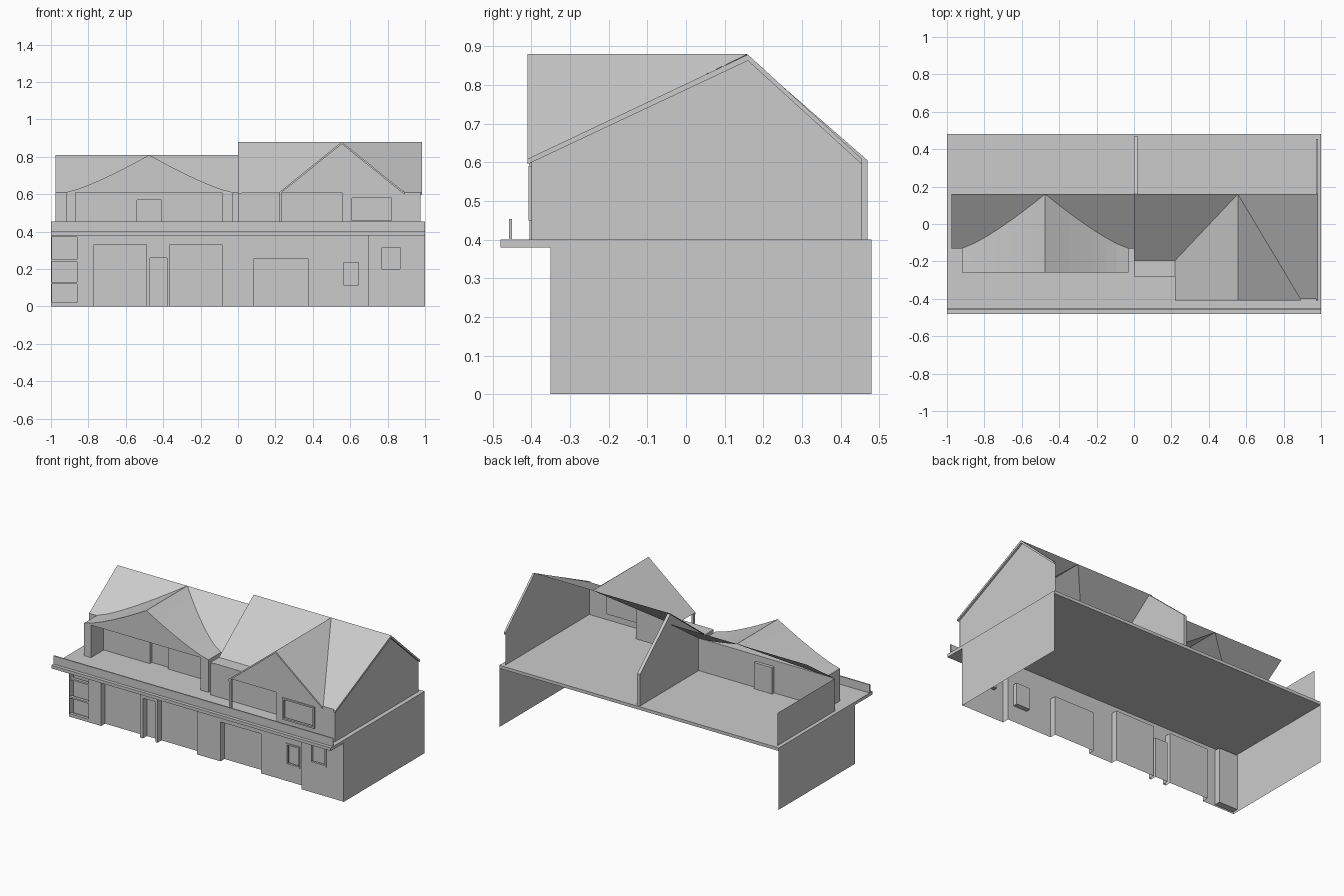
import bpy

if "Cube" in bpy.data.objects:
    bpy.data.objects.remove(bpy.data.objects["Cube"])


def mesh(name, verts, faces):
    me = bpy.data.meshes.new(name)
    me.from_pydata(verts, [], faces)
    me.update()
    ob = bpy.data.objects.new(name, me)
    bpy.context.collection.objects.link(ob)
    return ob


def polys(name, polygons):
    """Object made of separate flat polygons; repeated corners are dropped."""
    verts, faces = [], []
    for poly in polygons:
        clean = []
        for p in poly:
            if p not in clean:
                clean.append(p)
        if len(clean) > 2:
            faces.append(list(range(len(verts), len(verts) + len(clean))))
            verts += clean
    return mesh(name, verts, faces)


def prism(name, outline, x0, x1):
    """Closed outline in (y, z), extruded along x."""
    n = len(outline)
    verts = [(x, y, z) for x in (x0, x1) for y, z in outline]
    faces = [list(range(n))[::-1], list(range(n, 2 * n))]
    faces += [[i, (i + 1) % n, n + (i + 1) % n, n + i] for i in range(n)]
    return mesh(name, verts, faces)


def box(name, x0, x1, y0, y1, z0, z1):
    return prism(name, [(y0, z0), (y1, z0), (y1, z1), (y0, z1)], x0, x1)


def wall(name, x0, x1, z0, z1, y, openings=()):
    """Sheet wall facing -y; openings (x0, x1, z0, z1, depth) become recesses."""
    def front(a, b, c, d, yy):
        if b - a > 1e-5 and d - c > 1e-5:
            out.append([(a, yy, c), (b, yy, c), (b, yy, d), (a, yy, d)])
    out, x = [], x0
    for a, b, c, d, depth in openings:
        yb = y + depth
        front(x, a, z0, z1, y)
        front(a, b, z0, c, y)
        front(a, b, d, z1, y)
        front(a, b, c, d, yb)
        rim = [(a, c), (b, c), (b, d), (a, d)]
        for i in range(4):
            (p, q), (r, s) = rim[i], rim[(i + 1) % 4]
            if not (q == s == z0):
                out.append([(p, y, q), (p, yb, q), (r, yb, s), (r, y, s)])
        x = b
    front(x, x1, z0, z1, y)
    return polys(name, out)


def frame(name, x0, x1, z0, z1, y, t=0.01, d=0.015):
    for tag, a, b, c, e in (("left", x0, x0 + t, z0, z1), ("right", x1 - t, x1, z0, z1),
                            ("bottom", x0, x1, z0, z0 + t), ("top", x0, x1, z1 - t, z1)):
        box(name + "_" + tag, a, b, y, y + d, c, e)


RIDGE_Y, EAVE, FLOOR = 0.16, 0.61, 0.40


def roof(name, xl, xr, top, profile, eave_l, eave_r, front_y, wall_y):
    """Front slope with a cross gable; the valley follows the gable profile."""
    peak = max(profile, key=lambda p: p[1])[0]

    def valley(x, z, left):
        eave = eave_l if left else eave_r
        return (x, RIDGE_Y - (RIDGE_Y - eave) * (top - z) / (top - EAVE), z)
    out = []
    for (xa, za), (xb, zb) in zip(profile, profile[1:]):
        left = (xa + xb) / 2 < peak
        va, vb = valley(xa, za, left), valley(xb, zb, left)
        out.append([(xa, front_y, za), (xb, front_y, zb), vb, va])
        out.append([va, vb, (xb, RIDGE_Y, top), (xa, RIDGE_Y, top)])
    a, b = profile[0][0], profile[-1][0]
    out.append([(xl, eave_l, EAVE), (a, eave_l, EAVE), (a, RIDGE_Y, top), (xl, RIDGE_Y, top)])
    out.append([(b, eave_r, EAVE), (xr, eave_r, EAVE), (xr, RIDGE_Y, top), (b, RIDGE_Y, top)])
    polys(name, out)
    # filled gable front and thin verge trim
    polys(name + "_gable_front", [[(x, wall_y, z) for x, z in profile]])
    strips = []
    for (xa, za), (xb, zb) in zip(profile, profile[1:]):
        t = 0.012
        strips.append([(xa, front_y, za - t), (xb, front_y, zb - t), (xb, front_y, zb), (xa, front_y, za)])
        strips.append([(xa, front_y, za - t), (xb, front_y, zb - t), (xb, wall_y, zb - t), (xa, wall_y, za - t)])
    if wall_y != front_y:
        polys(name + "_verge", strips)


# Balcony slab and front parapet
box("floor_slab", -1, 1, -0.48, 0.48, 0.38, 0.40)
box("parapet", -1, 1, -0.458, -0.45, 0.40, 0.453)

# Ground floor: open back, side walls, front with recessed shop openings
for side, x in (("left", -1), ("right", 1)):
    yf = -0.35 if x > 0 else -0.30
    polys("ground_wall_" + side, [[(x, yf, 0), (x, 0.48, 0), (x, 0.48, 0.38), (x, yf, 0.38)]])
wall("shop_front", -1, 0.695, 0, 0.38, -0.30, [
    (-0.995, -0.86, 0.01, 0.37, 0.04), (-0.77, -0.49, 0, 0.33, 0.04),
    (-0.47, -0.38, 0, 0.26, 0.04), (-0.365, -0.085, 0, 0.33, 0.04),
    (0.085, 0.375, 0, 0.255, 0.04), (0.555, 0.655, 0.105, 0.245, 0.03)])
wall("shop_front_right", 0.695, 1, 0, 0.38, -0.345, [(0.76, 0.875, 0.195, 0.32, 0.02)])
polys("shop_front_return", [[(0.695, -0.345, 0), (0.695, -0.30, 0), (0.695, -0.30, 0.38), (0.695, -0.345, 0.38)]])
for i, z in enumerate((0.01, 0.12, 0.24)):
    box("display_rail_%d" % i, -0.995, -0.86, -0.30, -0.28, z, z + 0.01)
frame("window_frame_low", 0.555, 0.655, 0.105, 0.245, -0.305)
frame("window_frame_side", 0.76, 0.875, 0.19, 0.325, -0.35)

# Left unit: flared gable over a recessed balcony
half = [(i / 7, EAVE + 0.2 * (i / 7) ** 1.25) for i in range(8)]
flare = [(-0.92 + 0.445 * t, z) for t, z in half]
flare += [(-0.95 - x, z) for x, z in flare[-2::-1]]
roof("left_roof", -0.975, 0, 0.81, flare, -0.13, -0.13, -0.26, -0.26)
wall("left_upper_wall", -0.975, 0, FLOOR, EAVE, -0.13, [(-0.54, -0.41, FLOOR, 0.57, 0.02)])
polys("left_side_wall", [[(-0.975, -0.13, FLOOR), (-0.975, 0.455, FLOOR), (-0.975, 0.455, EAVE), (-0.975, -0.13, EAVE)]])
box("balcony_pier_left", -0.92, -0.87, -0.26, -0.13, FLOOR, EAVE)
box("balcony_pier_right", -0.085, -0.03, -0.26, -0.13, FLOOR, EAVE)
polys("left_soffit", [[(-0.87, -0.26, EAVE), (-0.085, -0.26, EAVE), (-0.085, -0.13, EAVE), (-0.87, -0.13, EAVE)]])

# Right unit: straight gable, half of its front recessed
roof("right_roof", 0, 0.985, 0.88, [(0.22, EAVE), (0.555, 0.88), (0.89, EAVE)],
     -0.195, -0.40, -0.41, -0.40)
wall("right_upper_wall", 0.555, 0.975, FLOOR, EAVE, -0.40, [(0.6, 0.83, 0.45, 0.585, 0.025)])
frame("window_frame_upper", 0.6, 0.83, 0.45, 0.59, -0.407)
wall("right_recess_wall", 0.02, 0.555, FLOOR, EAVE, -0.28)
polys("recess_return", [[(0.555, -0.40, FLOOR), (0.555, -0.28, FLOOR), (0.555, -0.28, EAVE), (0.555, -0.40, EAVE)]])
polys("recess_soffit", [[(0.22, -0.40, EAVE), (0.555, -0.40, EAVE), (0.555, -0.28, EAVE), (0.22, -0.28, EAVE)]])
polys("low_canopy", [[(0, -0.28, EAVE), (0.22, -0.28, EAVE), (0.22, -0.195, EAVE), (0, -0.195, EAVE)]])
box("gable_post", 0.22, 0.235, -0.405, -0.39, FLOOR, EAVE)

# Right end gable wall with sloping trim, and the dividing wall
gable = [(-0.40, FLOOR), (0.455, FLOOR), (0.455, 0.60), (RIDGE_Y, 0.87), (-0.40, 0.60)]
polys("right_gable_wall", [[(0.972, y, z) for y, z in gable]])
for tag, y in (("front", -0.41), ("back", 0.455)):
    prism("gable_trim_" + tag, [(y, 0.595), (RIDGE_Y, 0.863), (RIDGE_Y, 0.879), (y, 0.609)], 0.972, 0.985)
prism("dividing_wall", [(0.47, FLOOR), (0.47, 0.605), (RIDGE_Y, 0.875), (-0.195, 0.605),
                        (-0.28, 0.605), (-0.28, FLOOR)], 0, 0.02)
